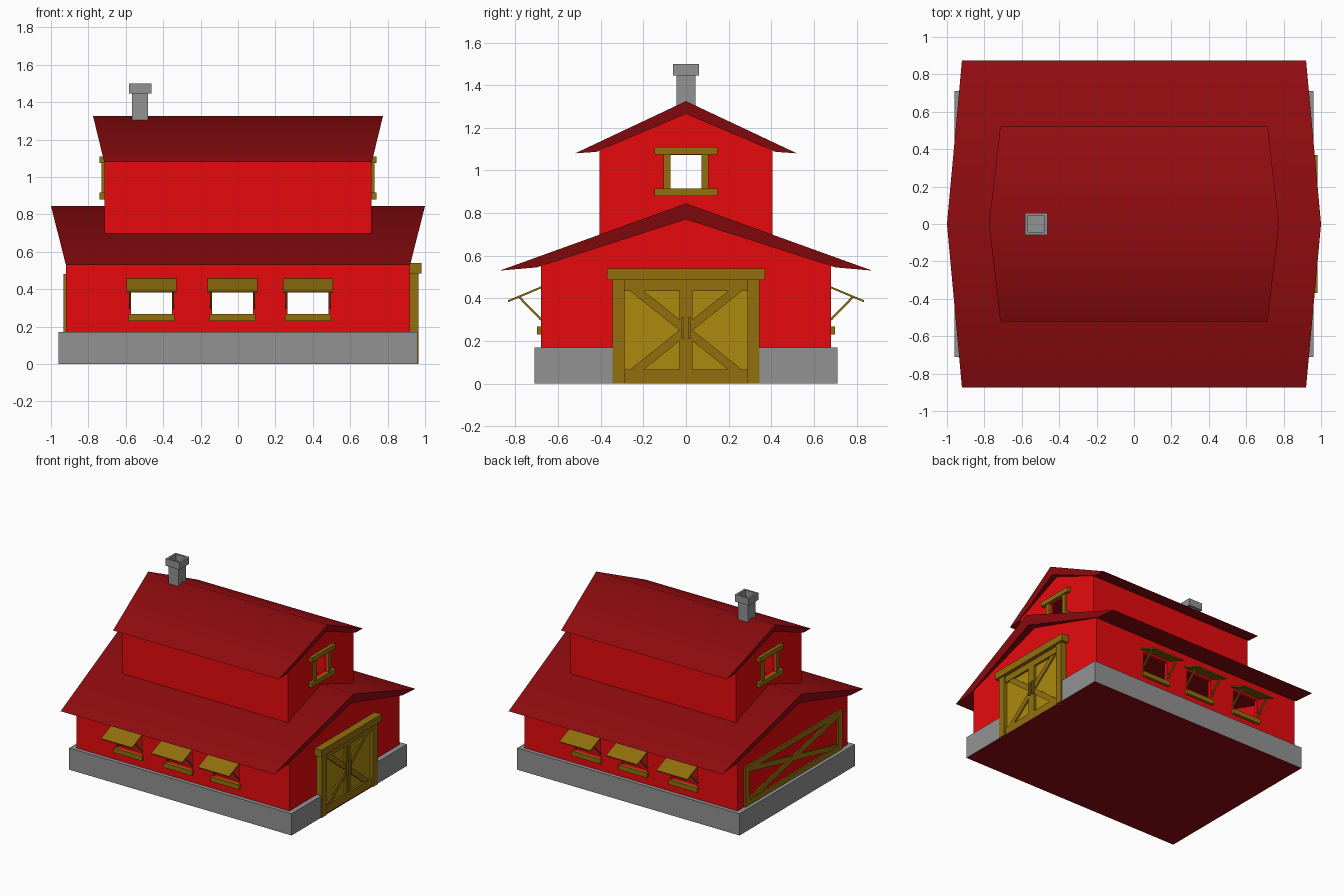
import bpy, bmesh, math
from mathutils import Vector

if "Cube" in bpy.data.objects:
    bpy.data.objects.remove(bpy.data.objects["Cube"])


def material(name, r, g, b):
    m = bpy.data.materials.new(name)
    m.diffuse_color = (r, g, b, 1)
    m.use_nodes = True
    m.node_tree.nodes["Principled BSDF"].inputs["Base Color"].default_value = m.diffuse_color
    return m


RED = material("wall_red", 0.80, 0.003, 0.004)
DARK = material("roof_red", 0.285, 0.0035, 0.005)
WOOD = material("frame_wood", 0.287, 0.16, 0.004)
PANEL = material("panel_wood", 0.41, 0.255, 0.004)
STONE = material("stone_grey", 0.29, 0.29, 0.29)


def finish(name, bm, mat, mirror=""):
    bmesh.ops.recalc_face_normals(bm, faces=bm.faces)
    me = bpy.data.meshes.new(name)
    bm.to_mesh(me)
    bm.free()
    ob = bpy.data.objects.new(name, me)
    bpy.context.collection.objects.link(ob)
    me.materials.append(mat)
    if mirror:
        m = ob.modifiers.new("mirror", 'MIRROR')
        m.use_axis = ["x" in mirror, "y" in mirror, False]
        m.use_clip = True
    return ob


def box(name, x, y, z, mat, mirror=""):
    bm = bmesh.new()
    bmesh.ops.create_cube(bm, size=1)
    for v in bm.verts:
        v.co = [a[0] if c < 0 else a[1] for a, c in zip((x, y, z), v.co)]
    return finish(name, bm, mat, mirror)


def beam(name, p, q, normal, width, thick, mat, mirror=""):
    """Board from p to q; thick is measured along normal."""
    p, q = Vector(p), Vector(q)
    d = (q - p).normalized()
    n = Vector(normal)
    n = (n - d * n.dot(d)).normalized()
    s = d.cross(n)
    bm = bmesh.new()
    bmesh.ops.create_cube(bm, size=1)
    for v in bm.verts:
        c = v.co.copy()
        v.co = (p + q) / 2 + (q - p) * c.x + s * c.y * width + n * c.z * thick
    return finish(name, bm, mat, mirror)


def prism(name, pts, mat, mirror=""):
    """Profile of (half x, y, z) points stretched symmetrically along x."""
    bm = bmesh.new()
    a = [bm.verts.new((-x, y, z)) for x, y, z in pts]
    b = [bm.verts.new((x, y, z)) for x, y, z in pts]
    bm.faces.new(a)
    bm.faces.new(b)
    for i in range(len(pts)):
        j = (i + 1) % len(pts)
        if mirror and pts[i][1] == pts[j][1] == 0:
            continue  # open at the mirror plane
        bm.faces.new((a[i], a[j], b[j], b[i]))
    return finish(name, bm, mat, mirror)


def cut(ob, *boxes):
    for b in boxes:
        c = box("cutter", *b, ob.data.materials[0])
        c.hide_render = True
        m = ob.modifiers.new("cut", 'BOOLEAN')
        m.operation, m.object, m.solver = 'DIFFERENCE', c, 'EXACT'
        bpy.context.view_layer.objects.active = ob
        bpy.ops.object.modifier_apply(modifier=m.name)
        bpy.data.objects.remove(c)


def smooth(ob):
    bpy.ops.object.select_all(action='DESELECT')
    ob.select_set(True)
    bpy.context.view_layer.objects.active = ob
    bpy.ops.object.shade_smooth_by_angle(angle=math.radians(60))


# Floor and stone foundation
box("floor", (-.958, .958), (-.708, .708), (0, .002), DARK)
base = box("foundation", (-.96, .96), (-.71, .71), (.001, .17), STONE)
cut(base, ((-.92, .92), (-.68, .68), (-.1, .3)), ((.85, 1.1), (-.3, .3), (-.1, .3)))

# Hollow walls with window openings
centres = (-.463, -.03, .374)
low = prism("lower_walls", [(.92, y, z) for y, z in
            ((-.68, .004), (.68, .004), (.68, .56), (0, .79), (-.68, .56))], RED)
cut(low, ((-.89, .89), (-.65, .65), (-.2, 1)),
    *[((c - .11, c + .11), (-1, 1), (.267, .43)) for c in centres])
up = prism("upper_walls", [(.715, y, z) for y, z in
           ((-.405, .68), (.405, .68), (.405, 1.10), (0, 1.28), (-.405, 1.10))], RED)
cut(up, ((-.69, .69), (-.38, .38), (.5, 1.5)), ((-1, 1), (-.073, .073), (.916, 1.073)))

# Roofs: thick at the ridge, thin at the eaves, smooth over the ridge, ends leaning out
smooth(prism("lower_roof", [(1, 0, .845), (.92, .873, .53), (.924, .70, .545),
                            (.981, 0, .77)], DARK, "y"))
smooth(prism("upper_roof", [(.775, 0, 1.325), (.715, .52, 1.08), (.717, .42, 1.087),
                            (.76, 0, 1.265)], DARK, "y"))

# Chimney with hollow cap
box("chimney_shaft", (-.567, -.48), (-.045, .045), (1.27, 1.447), STONE)
cap = box("chimney_cap", (-.583, -.463), (-.06, .06), (1.445, 1.5), STONE)
cut(cap, ((-.567, -.48), (-.045, .045), (1.45, 1.6)))

# Gable windows on both ends
box("gable_window_post", (.71, .73), (.073, .105), (.916, 1.075), WOOD, "xy")
box("gable_window_lintel", (.71, .74), (-.147, .147), (1.074, 1.11), WOOD, "x")
box("gable_window_sill", (.71, .74), (-.147, .147), (.88, .916), WOOD, "x")

# Side windows: sill, propped awning shutter and two struts
for i, c in enumerate(centres, 1):
    box(f"window_sill_{i}", (c - .123, c + .123), (-.70, -.675), (.23, .267), WOOD, "y")
    beam(f"window_shutter_{i}", (c, -.675, .453), (c, -.835, .386), (0, 0, 1),
         .268, .009, WOOD, "y")
    for side, s in (("left", -1), ("right", 1)):
        x = c + s * .115
        beam(f"window_strut_{i}_{side}", (x, -.68, .30), (x, -.785, .408), (1, 0, 0),
             .01, .012, WOOD, "y")

# Double door on the right end
box("door_panel", (.91, .937), (-.30, .30), (.002, .487), PANEL)
box("door_post", (.91, .965), (.288, .345), (0, .487), WOOD, "y")
box("door_lintel", (.91, .98), (-.37, .37), (.485, .54), WOOD)
box("door_top_rail", (.93, .952), (-.29, .29), (.435, .486), WOOD)
box("door_bottom_rail", (.93, .952), (-.29, .29), (.002, .065), WOOD)
box("door_stile", (.93, .952), (.001, .03), (.06, .44), WOOD, "y")
for name, z, zc in (("upper", .45, .265), ("lower", .05, .235)):
    beam(f"door_brace_{name}", (.94, .25, z), (.94, .018, zc), (1, 0, 0), .04, .016, WOOD, "y")
box("door_handle", (.95, .965), (.01, .023), (.21, .31), WOOD, "y")

# Framed cross boards on the left end
box("end_frame_post", (-.932, -.915), (.55, .60), (.17, .48), WOOD, "y")
box("end_frame_top", (-.932, -.915), (-.56, .56), (.44, .48), WOOD)
box("end_frame_bottom", (-.932, -.915), (-.56, .56), (.17, .21), WOOD)
beam("end_frame_brace_a", (-.923, .56, .20), (-.923, -.56, .45), (1, 0, 0), .04, .012, WOOD)
beam("end_frame_brace_b", (-.923, .56, .45), (-.923, -.56, .20), (1, 0, 0), .04, .011, WOOD)
